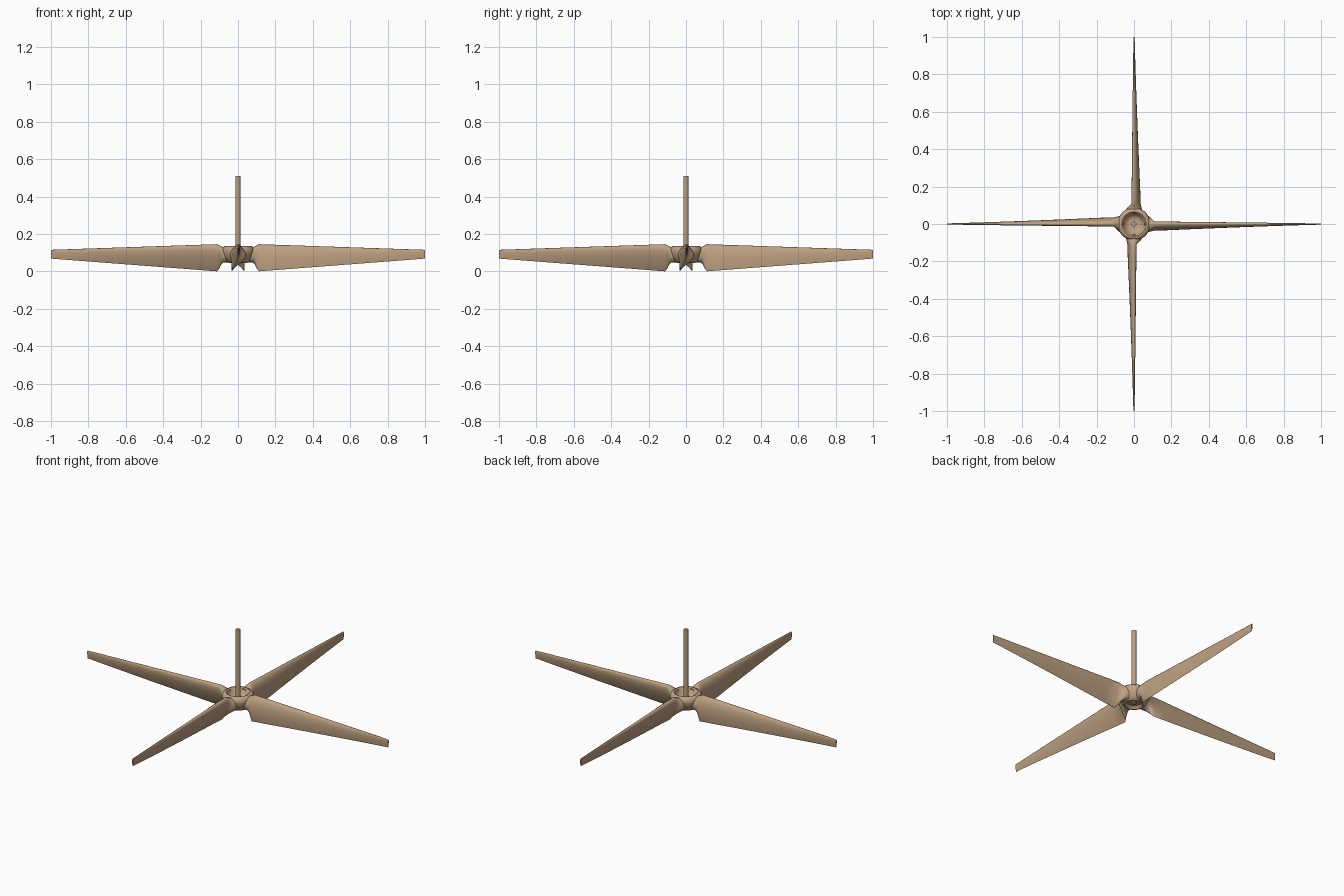
import bpy, bmesh, math

if "Cube" in bpy.data.objects:
    bpy.data.objects.remove(bpy.data.objects["Cube"])

tan = bpy.data.materials.new("tan")
tan.diffuse_color = (0.52, 0.36, 0.225, 1)
tan.use_nodes = True
tan.node_tree.nodes["Principled BSDF"].inputs["Base Color"].default_value = tan.diffuse_color


def make(name, rings, cap=True, angle=40):
    """Skin a list of equal-length closed rings into one object."""
    bm = bmesh.new()
    loops = [[bm.verts.new(p) for p in ring] for ring in rings]
    n = len(loops[0])
    for a, b in zip(loops, loops[1:]):
        for i in range(n):
            j = (i + 1) % n
            bm.faces.new((a[i], a[j], b[j], b[i]))
    if cap:
        bm.faces.new(loops[0])
        bm.faces.new(loops[-1])
    bmesh.ops.recalc_face_normals(bm, faces=bm.faces)
    me = bpy.data.meshes.new(name)
    bm.to_mesh(me)
    bm.free()
    me.materials.append(tan)
    ob = bpy.data.objects.new(name, me)
    bpy.context.collection.objects.link(ob)
    bpy.ops.object.select_all(action='DESELECT')
    bpy.context.view_layer.objects.active = ob
    ob.select_set(True)
    bpy.ops.object.shade_smooth_by_angle(angle=math.radians(angle))
    return ob


def lathe(name, profile, n=48):
    return make(name, [[(r * math.cos(2 * math.pi * i / n), r * math.sin(2 * math.pi * i / n), z)
                        for i in range(n)] for r, z in profile])


def section(x, top, bottom, lean, half, blend, n=28):
    """Blade section: round shank (blend 0) to upright airfoil (blend 1)."""
    ring = []
    for i in range(n):
        a = 2 * math.pi * i / n
        s = (1 - math.cos(a)) / 2
        h = 2.97 * math.sqrt(s) - 1.26 * s - 3.516 * s**2 + 2.843 * s**3 - 1.036 * s**4
        foil_y = math.copysign(max(h, 0) * half, math.sin(a)) - lean * s
        foil_z = top - (top - bottom) * s
        round_y, round_z = 0.042 * math.sin(a), 0.088 + 0.042 * math.cos(a)
        ring.append((x, round_y + (foil_y - round_y) * blend,
                     round_z + (foil_z - round_z) * blend))
    return ring


# Blades: shank, flared shoulder, then a straight taper to the tip
blade_rings = [section(0.055, 0.13, 0.046, 0, 0.042, 0),
               section(0.08, 0.13, 0.046, 0, 0.042, 0),
               section(0.09, 0.138, 0.02, 0.02, 0.03, 0.4),
               section(0.10, 0.142, 0.008, 0.028, 0.024, 0.8),
               section(0.112, 0.145, 0.0, 0.033, 0.021, 1)]
for k in range(1, 13):
    t = k / 12
    x = 0.112 + 0.888 * t
    blade_rings.append(section(x, 0.145 - 0.030 * t, 0.068 * t,
                               0.033 * (1 - t) ** 1.3 + 0.001,
                               0.003 + 0.018 * (1 - t), 1))
for q in range(4):
    blade = make("blade_%d" % (q + 1), blade_rings, angle=50)
    blade.rotation_euler.z = q * math.pi / 2

# Hub with a dished top and a recessed underside
lathe("hub", [(0.012, 0.098), (0.03, 0.098), (0.043, 0.103), (0.052, 0.115), (0.058, 0.129),
              (0.065, 0.135), (0.074, 0.134), (0.083, 0.126), (0.088, 0.112), (0.087, 0.098),
              (0.081, 0.08), (0.071, 0.062), (0.06, 0.049), (0.05, 0.045), (0.042, 0.05),
              (0.034, 0.06), (0.012, 0.062)])

# Drive shaft
lathe("shaft", [(0.013, 0.055), (0.013, 0.51)], 24)
